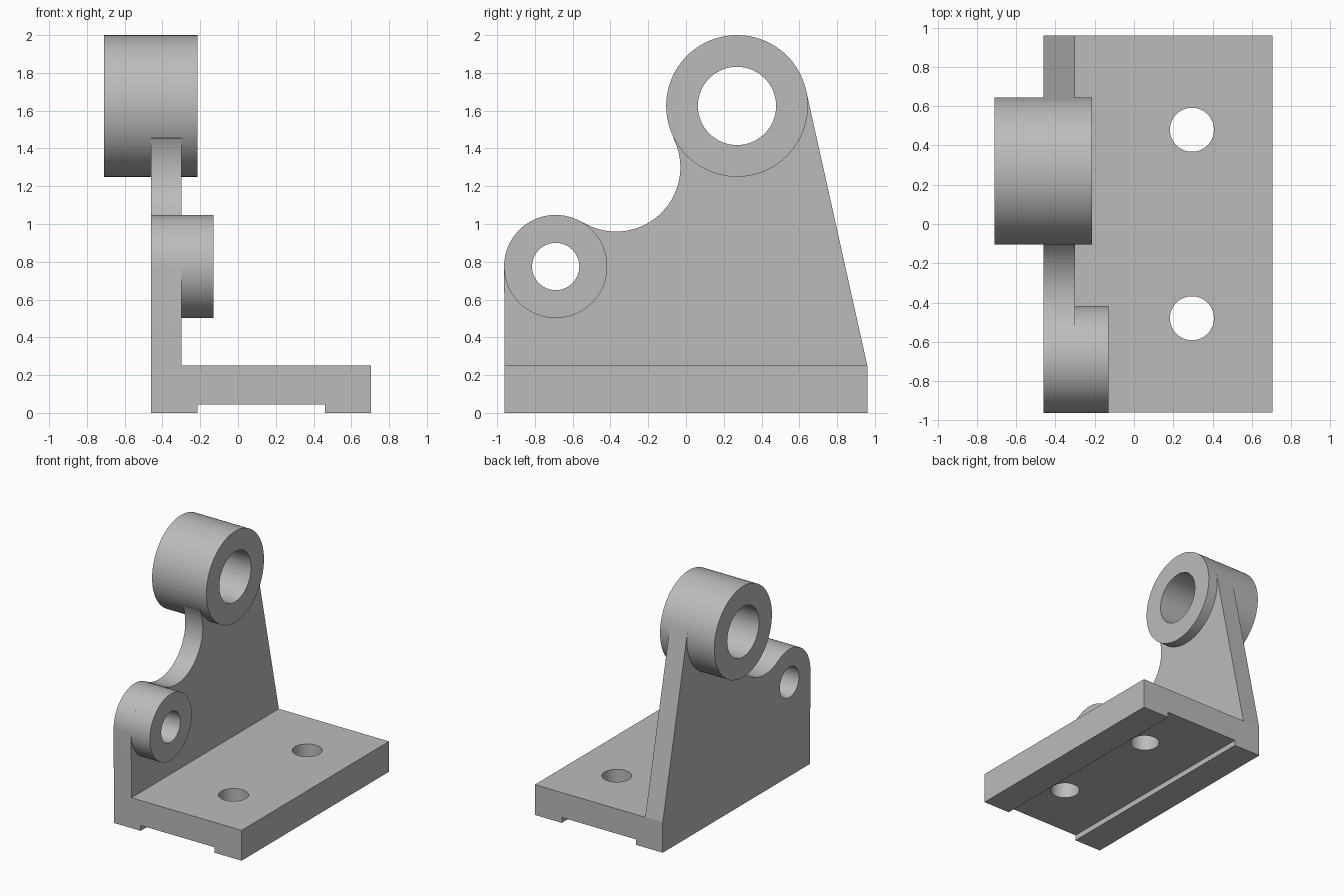
import bpy
import bmesh
from math import atan2, cos, sin, pi, acos, hypot
from mathutils import Matrix

cube = bpy.data.objects.get("Cube")
if cube:
    bpy.data.objects.remove(cube, do_unlink=True)

grey = bpy.data.materials.new("plain grey")
grey.use_nodes = True
grey.diffuse_color = (0.5, 0.5, 0.5, 1)
grey.node_tree.nodes["Principled BSDF"].inputs["Base Color"].default_value = (0.5, 0.5, 0.5, 1)

ALONG_X = Matrix(((0, 0, 1), (1, 0, 0), (0, 1, 0))).to_4x4()   # outline in y, z
ALONG_Y = Matrix(((1, 0, 0), (0, 0, -1), (0, 1, 0))).to_4x4()  # outline in x, z
ALONG_Z = Matrix.Identity(4)                                   # outline in x, y


def arc(centre, radius, start, end, steps):
    return [(centre[0] + radius * cos(start + (end - start) * i / steps),
             centre[1] + radius * sin(start + (end - start) * i / steps))
            for i in range(steps + 1)]


def circle(centre, radius):
    return arc(centre, radius, 0, 2 * pi, 96)[:-1]


def extrude(name, loops, low, high, axes):
    """Solid from an outline followed by any holes, between two depths."""
    curve = bpy.data.curves.new(name, "CURVE")
    curve.dimensions = "2D"
    curve.fill_mode = "BOTH"
    curve.extrude = (high - low) / 2
    for loop in loops:
        spline = curve.splines.new("POLY")
        spline.points.add(len(loop) - 1)
        for point, (u, v) in zip(spline.points, loop):
            point.co = (u, v, 0, 1)
        spline.use_cyclic_u = True
    obj = bpy.data.objects.new(name, curve)
    bpy.context.collection.objects.link(obj)
    bpy.ops.object.select_all(action="DESELECT")
    obj.select_set(True)
    bpy.context.view_layer.objects.active = obj
    bpy.ops.object.convert(target="MESH")
    obj = bpy.context.object
    obj.name = name
    mesh = obj.data
    mesh.transform(axes @ Matrix.Translation((0, 0, (low + high) / 2)))
    bm = bmesh.new()
    bm.from_mesh(mesh)
    bmesh.ops.remove_doubles(bm, verts=bm.verts, dist=0.0001)
    bmesh.ops.dissolve_limit(bm, angle_limit=0.001, verts=bm.verts, edges=bm.edges)
    bmesh.ops.recalc_face_normals(bm, faces=bm.faces)
    bm.to_mesh(mesh)
    bm.free()
    mesh.materials.clear()
    mesh.materials.append(grey)
    bpy.ops.object.shade_smooth_by_angle(angle=0.5)
    return obj


# Shared dimensions, as (y, z) centres of the two bosses and the relief curve
big, big_r, big_hole = (0.27, 1.625), 0.375, 0.207
small, small_r, small_hole = (-0.69, 0.775), 0.273, 0.125
relief, relief_r = (-0.37, 1.30), 0.34
back, front, left, base_top = 0.96, -0.96, -0.46, 0.25

# Angles where the outline touches each circle
to_small = atan2(small[1] - relief[1], small[0] - relief[0])
to_big = atan2(big[1] - relief[1], big[0] - relief[0])
dy, dz = back - big[0], base_top - big[1]
slope = atan2(dz, dy) + acos(big_r / hypot(dy, dz))

# Upright web: rounded front ear, concave relief, seat inside the big boss, sloped back
outline = [(back, base_top), (front, base_top)]
outline += arc(small, small_r, pi, to_small + pi, 40)
outline += arc(relief, relief_r, to_small, to_big, 40)
outline += arc(big, 0.29, to_big + pi + 0.15, slope + 2 * pi - 0.15, 32)
outline += arc(big, big_r, slope, slope, 1)[:1]
extrude("upright_web", [outline, circle(small, small_hole)], left, -0.30, ALONG_X)

# Bosses
extrude("large_boss", [circle(big, big_r), circle(big, big_hole)], -0.71, -0.215, ALONG_X)
extrude("small_boss", [circle(small, small_r), circle(small, small_hole)], -0.30, -0.13, ALONG_X)

# Base with an underside channel and two bolt holes
section = [(left, 0), (-0.215, 0), (-0.215, 0.045), (0.46, 0.045),
           (0.46, 0), (0.705, 0), (0.705, base_top), (left, base_top)]
base = extrude("base_plate", [section], front, back, ALONG_Y)
for y in (-0.48, 0.48):
    cutter = extrude("bolt_hole_cutter", [circle((0.295, y), 0.112)], -0.2, 0.5, ALONG_Z)
    cutter.hide_render = True
    bpy.context.view_layer.objects.active = base
    cut = base.modifiers.new("bolt_hole", "BOOLEAN")
    cut.operation = "DIFFERENCE"
    cut.solver = "EXACT"
    cut.object = cutter
    bpy.ops.object.modifier_apply(modifier=cut.name)
    bpy.data.objects.remove(cutter, do_unlink=True)
bpy.ops.object.select_all(action="DESELECT")
base.select_set(True)
bpy.ops.object.shade_smooth_by_angle(angle=0.5)
